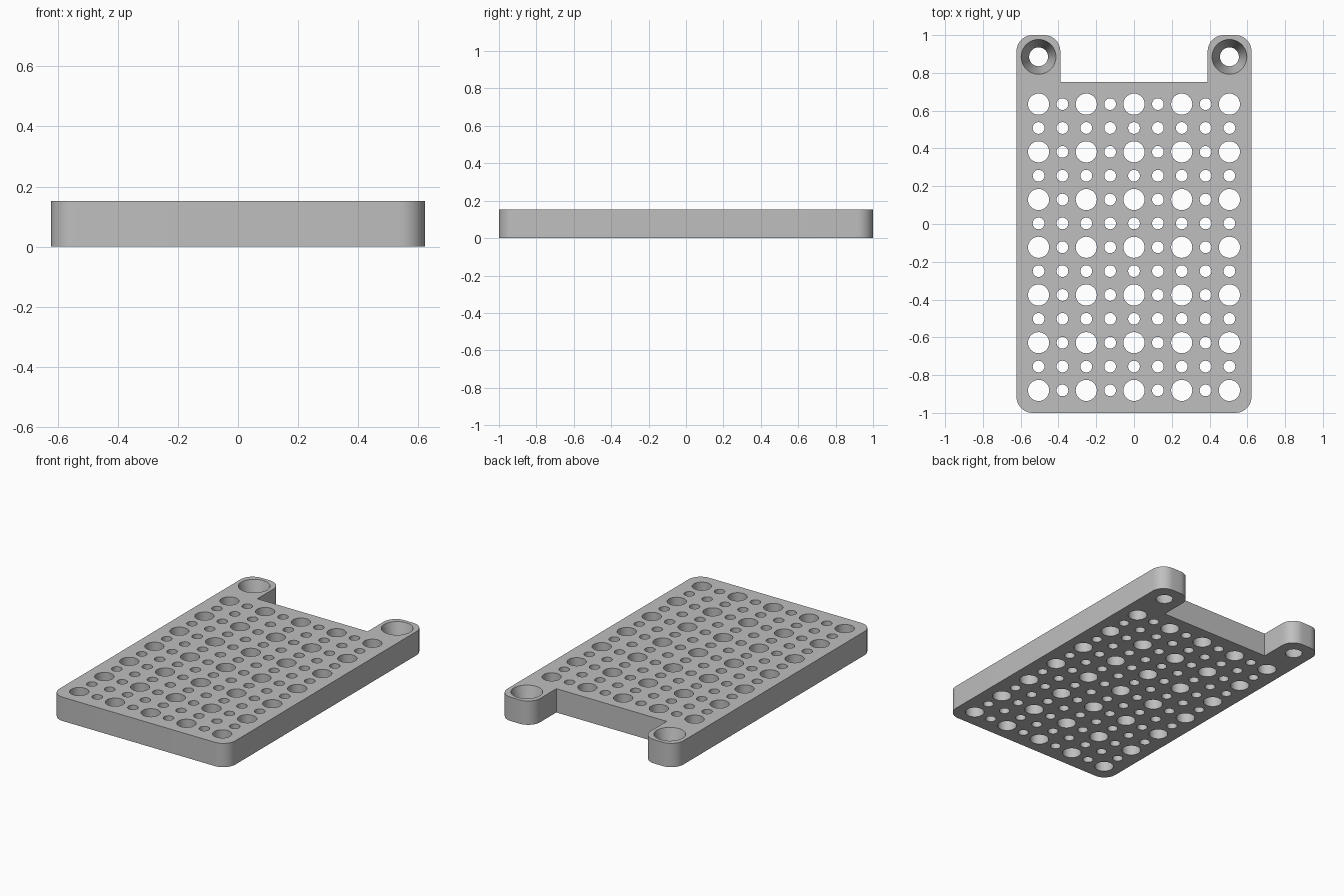
import bpy, bmesh, math

if "Cube" in bpy.data.objects:
    bpy.data.objects.remove(bpy.data.objects["Cube"])

HALF_W, HALF_L, THICK = 0.622, 1.0, 0.152
EAR_IN, NOTCH_Y, CORNER = 0.39, 0.752, 0.085
PITCH, FIRST_ROW = 0.1263, -0.881
BIG_R, SMALL_R = 0.056, 0.031

grey = bpy.data.materials.new("plain grey")
grey.use_nodes = True
colour = (0.52, 0.52, 0.52, 1)
grey.diffuse_color = colour
grey.node_tree.nodes["Principled BSDF"].inputs["Base Color"].default_value = colour


def add_object(name, bm):
    bmesh.ops.recalc_face_normals(bm, faces=bm.faces)
    mesh = bpy.data.meshes.new(name)
    bm.to_mesh(mesh)
    bm.free()
    mesh.materials.append(grey)
    obj = bpy.data.objects.new(name, mesh)
    bpy.context.collection.objects.link(obj)
    return obj


def rounded(cx, cy, start, steps=10):
    """Quarter circle of corner points, starting at an angle in degrees."""
    angles = [math.radians(start + 90 * i / steps) for i in range(steps + 1)]
    return [(cx + CORNER * math.cos(a), cy + CORNER * math.sin(a)) for a in angles]


def add_hole(bm, x, y, bottom_r, top_r, sides):
    """Round cutter whose wall has the given radii at the plate's two faces."""
    over = 0.02
    slope = (top_r - bottom_r) / THICK
    ring = bmesh.ops.create_cone(
        bm, cap_ends=True, segments=sides, depth=THICK + 2 * over,
        radius1=bottom_r - slope * over, radius2=top_r + slope * over)
    bmesh.ops.translate(bm, verts=ring["verts"], vec=(x, y, THICK / 2))


# Plate outline: right half of the loop, then its mirror image
half = [(0, -HALF_L)]
half += rounded(HALF_W - CORNER, CORNER - HALF_L, -90)
half += rounded(HALF_W - CORNER, HALF_L - CORNER, 0)
half += rounded(EAR_IN + CORNER, HALF_L - CORNER, 90)
half += [(EAR_IN, NOTCH_Y), (0, NOTCH_Y)]
outline = half + [(-x, y) for x, y in reversed(half[1:-1])]

bm = bmesh.new()
base = bm.faces.new([bm.verts.new((x, y, 0)) for x, y in outline])
top = bmesh.ops.extrude_face_region(bm, geom=[base], use_keep_orig=True)
bmesh.ops.translate(bm, vec=(0, 0, THICK),
                    verts=[v for v in top["geom"] if isinstance(v, bmesh.types.BMVert)])
plate = add_object("perforated_plate", bm)

# Grid of holes, large ones at every second row and column
bm = bmesh.new()
for row in range(13):
    for col in range(-4, 5):
        r = BIG_R if row % 2 == 0 and col % 2 == 0 else SMALL_R
        add_hole(bm, col * PITCH, FIRST_ROW + row * PITCH, r, r, 32)

# Tapered screw holes in the two ears
for side in (-1, 1):
    add_hole(bm, side * 4 * PITCH, 0.885, 0.05, 0.092, 48)
cutter = add_object("hole_cutters", bm)
cutter.hide_render = True

# Cut the holes and bake the result
cut = plate.modifiers.new("holes", "BOOLEAN")
cut.operation = "DIFFERENCE"
cut.solver = "EXACT"
cut.object = cutter
bpy.ops.object.select_all(action="DESELECT")
bpy.context.view_layer.objects.active = plate
plate.select_set(True)
bpy.ops.object.modifier_apply(modifier=cut.name)
bpy.data.objects.remove(cutter)
bpy.ops.object.shade_smooth_by_angle(angle=math.radians(30))
